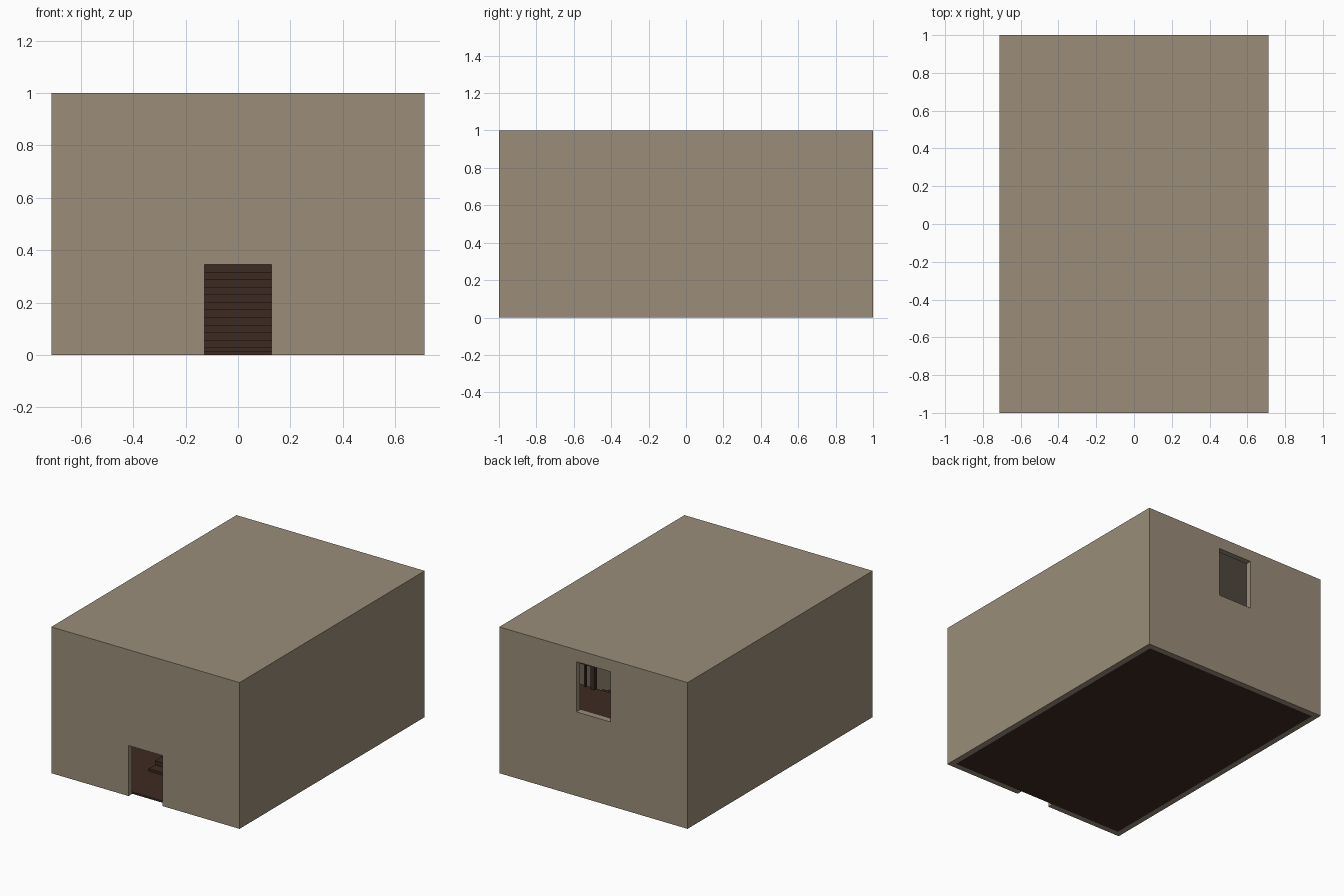
import bpy
from mathutils import Vector

if "Cube" in bpy.data.objects:
    bpy.data.objects.remove(bpy.data.objects["Cube"])


def material(name, rgb):
    m = bpy.data.materials.new(name)
    m.diffuse_color = (*rgb, 1)
    m.use_nodes = True
    m.node_tree.nodes["Principled BSDF"].inputs["Base Color"].default_value = m.diffuse_color
    return m


plaster = material("tan plaster", (0.325, 0.268, 0.193))
wood = material("dark wood", (0.048, 0.023, 0.016))


def box(name, lo, hi, mat):
    """Axis-aligned box between two opposite corners."""
    lo, hi = Vector(lo), Vector(hi)
    bpy.ops.mesh.primitive_cube_add(size=1, location=(lo + hi) / 2)
    ob = bpy.context.object
    ob.name = name
    ob.scale = hi - lo
    bpy.ops.object.transform_apply(location=False, rotation=False, scale=True)
    ob.data.materials.append(mat)
    return ob


def cut(target, lo, hi):
    """Subtract a box from the target."""
    cutter = box("cutter", lo, hi, plaster)
    cutter.hide_render = True
    mod = target.modifiers.new("cut", 'BOOLEAN')
    mod.operation = 'DIFFERENCE'
    mod.solver = 'EXACT'
    mod.object = cutter
    bpy.context.view_layer.objects.active = target
    bpy.ops.object.modifier_apply(modifier=mod.name)
    bpy.data.objects.remove(cutter)


HX, HY, T = 0.712, 1.0, 0.04      # half width, half length, wall thickness
IX, IY = HX - T, HY - T
DECK = 0.575                      # balcony level

# Building shell: hollow room, front doorway, high back doorway
shell = box("building_shell", (-HX, -HY, 0), (HX, HY, 1), plaster)
cut(shell, (-IX, -IY, -0.2), (IX, IY, 0.98))
cut(shell, (-0.128, -1.2, -0.1), (0.128, -0.9, 0.345))
cut(shell, (-0.128, 0.9, DECK), (0.128, 1.2, 0.918))

# Wooden floor and back balcony
box("ground_floor", (-IX, -IY, 0), (IX, IY, 0.012), wood)
box("balcony_floor", (-IX, 0.65, DECK - 0.03), (IX, IY, DECK), wood)

# Ceiling beams running round the top of the walls
for s in (-1, 1):
    x0, x1 = sorted((s * IX, s * (IX - 0.02)))
    y0, y1 = sorted((s * IY, s * (IY - 0.02)))
    box("side_ceiling_beam", (x0, -IY, 0.95), (x1, IY, 0.98), wood)
    box("end_ceiling_beam", (-IX, y0, 0.95), (IX, y1, 0.98), wood)

# Wide central staircase from the doorway to the balcony
STEPS, Y0, Y1, SX = 19, -0.65, 0.65, 0.22
run, rise = (Y1 - Y0) / STEPS, DECK / (STEPS + 1)
for i in range(STEPS):
    top = rise * (i + 1)
    box("stair_step", (-SX, Y0 + i * run, max(0.012, top - 0.045)),
        (SX, Y0 + (i + 1) * run, top), wood)

# Balcony railing on both sides of the stair opening
for s in (-1, 1):
    x0, x1 = sorted((s * SX, s * IX))
    box("balcony_handrail", (x0, 0.65, DECK + 0.15), (x1, 0.67, DECK + 0.17), wood)
    box("newel_post", (s * (SX + 0.015) - 0.015, 0.645, DECK - 0.03),
        (s * (SX + 0.015) + 0.015, 0.675, DECK + 0.18), wood)
    for k in range(1, 7):
        x = s * (SX + 0.015 + k * 0.064)
        box("baluster", (x - 0.007, 0.653, DECK), (x + 0.007, 0.667, DECK + 0.15), wood)
